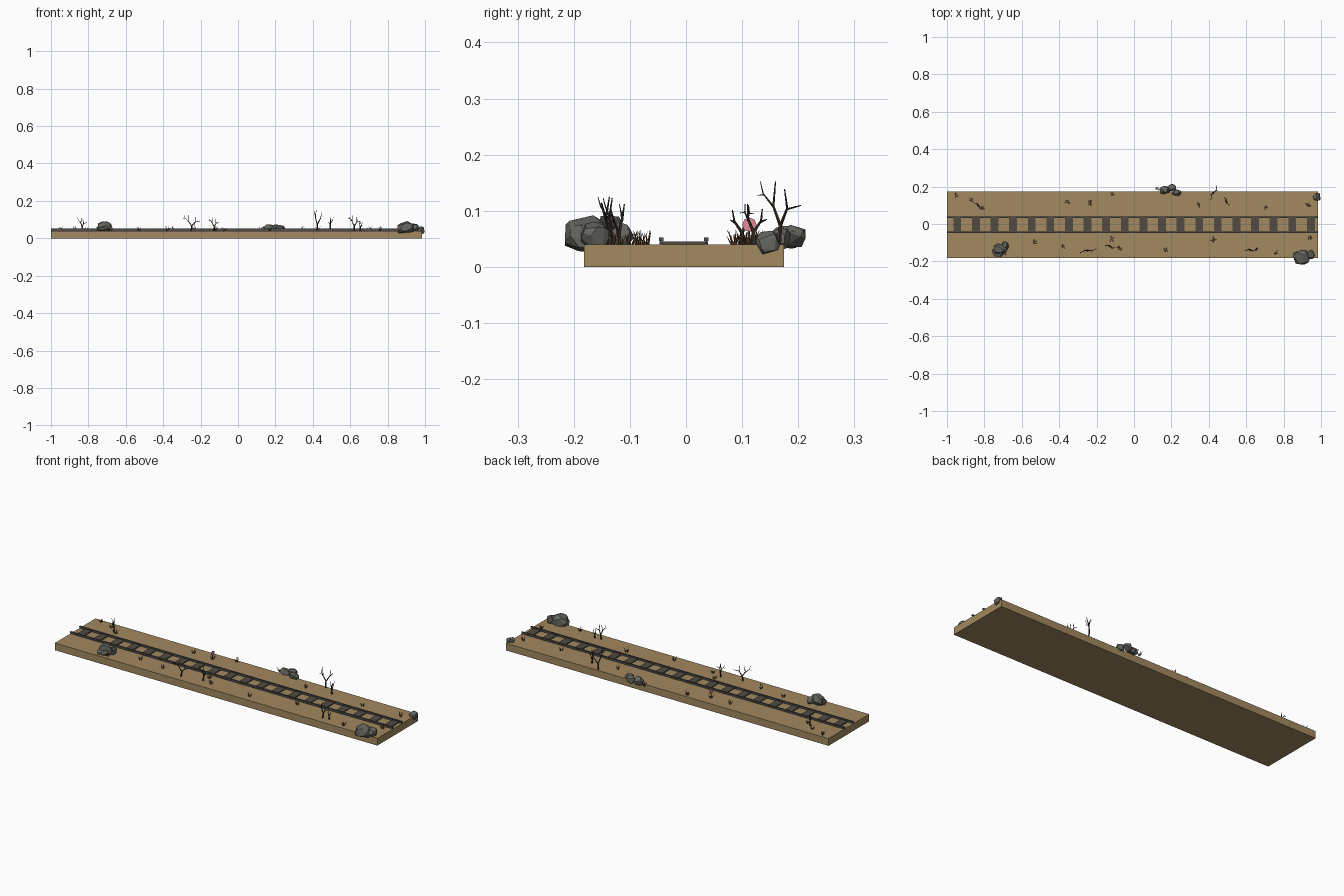
import bpy, bmesh, math, random
from mathutils import Vector, Matrix, noise

if "Cube" in bpy.data.objects:
    bpy.data.objects.remove(bpy.data.objects["Cube"])

random.seed(4)
GROUND_Z = 0.04
TRACK_Y = -0.004


def material(name, rgb):
    m = bpy.data.materials.new(name)
    m.diffuse_color = (*rgb, 1)
    m.use_nodes = True
    m.node_tree.nodes["Principled BSDF"].inputs["Base Color"].default_value = m.diffuse_color
    return m


SAND = material("sand", (0.36, 0.25, 0.115))
WOOD = material("tie_wood", (0.085, 0.07, 0.055))
STEEL = material("rail_steel", (0.075, 0.075, 0.078))
ROCK = material("rock", (0.13, 0.135, 0.115))
BARK = material("bark", (0.045, 0.035, 0.025))
GRASS = material("dry_grass", (0.16, 0.085, 0.035))
PINK = material("pink_petal", (0.75, 0.25, 0.33))


def finish(bm, name, mat):
    bmesh.ops.recalc_face_normals(bm, faces=bm.faces)
    me = bpy.data.meshes.new(name)
    bm.to_mesh(me)
    bm.free()
    me.materials.append(mat)
    ob = bpy.data.objects.new(name, me)
    bpy.context.collection.objects.link(ob)
    return ob


def box(bm, x0, x1, y0, y1, z0, z1):
    m = (Matrix.Translation(((x0 + x1) / 2, (y0 + y1) / 2, (z0 + z1) / 2))
         @ Matrix.Diagonal((x1 - x0, y1 - y0, z1 - z0, 1)))
    bmesh.ops.create_cube(bm, size=1, matrix=m)


def stick(bm, a, b, r0, r1, sides=5):
    a, b = Vector(a), Vector(b)
    d = b - a
    m = Matrix.Translation((a + b) / 2) @ d.to_track_quat('Z', 'Y').to_matrix().to_4x4()
    bmesh.ops.create_cone(bm, cap_ends=True, segments=sides, radius1=r0,
                          radius2=r1, depth=d.length, matrix=m)


# ground slab
bm = bmesh.new()
box(bm, -1, 0.985, -0.182, 0.175, 0, GROUND_Z)
finish(bm, "ground_slab", SAND)

# wooden ties
bm = bmesh.new()
for i in range(20):
    x = -0.945 + i * 0.0995
    box(bm, x - 0.021, x + 0.021, TRACK_Y - 0.043, TRACK_Y + 0.043, GROUND_Z - 0.002, 0.045)
finish(bm, "ties", WOOD)

# I-section rails
bm = bmesh.new()
for s in (-1, 1):
    y = TRACK_Y + s * 0.04
    for w, z0, z1 in ((0.004, 0.033, 0.037), (0.0018, 0.037, 0.046), (0.004, 0.046, 0.052)):
        box(bm, -1, 0.985, y - w, y + w, z0, z1)
finish(bm, "rails", STEEL)


# faceted rocks: centre and half sizes
def rock(name, centre, size, seed):
    rnd = random.Random(seed)
    pts = bmesh.new()
    for i in range(26):
        v = Vector([rnd.gauss(0, 1) for _ in range(3)]).normalized()
        pts.verts.new([centre[k] + size[k] * max(-1, min(1, v[k] * 1.15)) for k in range(3)])
    hull = bmesh.ops.convex_hull(pts, input=pts.verts)
    loose = [v for v in pts.verts if not v.link_faces]
    bmesh.ops.delete(pts, geom=loose, context='VERTS')
    finish(pts, name, ROCK)


ROCKS = [((-0.715, -0.135, 0.062), (0.036, 0.03, 0.029)),
         ((-0.725, -0.15, 0.05), (0.032, 0.025, 0.018)),
         ((-0.69, -0.12, 0.056), (0.018, 0.026, 0.022)),
         ((0.895, -0.178, 0.053), (0.043, 0.038, 0.039)),
         ((0.94, -0.162, 0.055), (0.025, 0.025, 0.025)),
         ((0.165, 0.182, 0.053), (0.028, 0.022, 0.02)),
         ((0.2, 0.195, 0.055), (0.024, 0.018, 0.02)),
         ((0.228, 0.168, 0.05), (0.024, 0.018, 0.02)),
         ((0.978, 0.146, 0.043), (0.021, 0.021, 0.021))]
for i, (c, s) in enumerate(ROCKS):
    rock(f"rock_{i + 1}", c, s, i + 10)

# bare shrubs: forked branches (start across, up, depth -> end, thickness)
BRANCHES = [((0, -.03, 0), (.03, .32, .02), .05, .042),
            ((.03, .30, .02), (-.14, .62, .06), .038, .025),
            ((-.14, .60, .06), (-.32, .80, .0), .026, .014),
            ((-.14, .60, .06), (-.12, 1.0, .12), .026, .012),
            ((.03, .30, .02), (.22, .58, -.08), .036, .025),
            ((.22, .56, -.08), (.20, .88, -.16), .025, .012),
            ((.22, .56, -.08), (.48, .62, -.02), .025, .012),
            ((-.32, .79, 0), (-.46, .78, .04), .015, .008),
            ((-.32, .79, 0), (-.36, 1.0, -.05), .015, .008)]
# x, y, height, across scale, turn
SHRUBS = [(-0.835, 0.10, 0.07, 1.0, -35), (-0.25, -0.143, 0.085, 1.25, 15),
          (-0.13, -0.12, 0.072, 0.9, -12), (0.425, 0.165, 0.112, 0.8, 70),
          (0.495, 0.12, 0.072, 0.8, 125), (0.62, -0.14, 0.083, 0.85, 8),
          (0.655, -0.135, 0.05, 0.4, 70)]
for i, (x, y, h, wide, turn) in enumerate(SHRUBS):
    bm = bmesh.new()
    rot = Matrix.Rotation(math.radians(turn), 3, 'Z')

    def place(p):
        return Vector((x, y, GROUND_Z)) + rot @ Vector((p[0] * h * wide, p[2] * h, p[1] * h))
    for a, b, r0, r1 in BRANCHES:
        stick(bm, place(a), place(b), r0 * 0.085, r1 * 0.085)
    finish(bm, f"bare_shrub_{i + 1}", BARK)

# dry grass tufts
TUFTS = [(-0.95, .155), (-0.87, .13), (-0.81, .085), (-0.53, -.10), (-0.38, -.118),
         (-0.355, .12), (-0.235, .116), (-0.12, -.08), (-0.075, -.13), (-0.12, .16),
         (0.17, -.14), (0.345, .105), (0.425, -.085), (0.705, .09), (0.76, -.155),
         (0.93, .10), (0.94, -.07), (0.125, .19), (-0.69, -.155)]
for i, (x, y) in enumerate(TUFTS):
    bm = bmesh.new()
    for k in range(8):
        a = k * math.tau / 8 + random.uniform(-0.4, 0.4)
        lean = random.uniform(0.006, 0.018)
        foot = Vector((x + 0.003 * math.cos(a), y + 0.003 * math.sin(a), GROUND_Z - 0.004))
        tip = Vector((x + lean * math.cos(a), y + lean * math.sin(a),
                      GROUND_Z + random.uniform(0.014, 0.026)))
        stick(bm, foot, tip, 0.0018, 0.0004, 3)
    finish(bm, f"grass_tuft_{i + 1}", GRASS)

# pink flower on a short stem
bm = bmesh.new()
stick(bm, (-0.236, 0.113, 0.075), (-0.232, 0.113, 0.075), 0.013, 0.013, 8)
finish(bm, "flower_head", PINK)
bm = bmesh.new()
stick(bm, (-0.236, 0.113, 0.038), (-0.235, 0.113, 0.07), 0.0015, 0.001, 4)
finish(bm, "flower_stem", GRASS)
